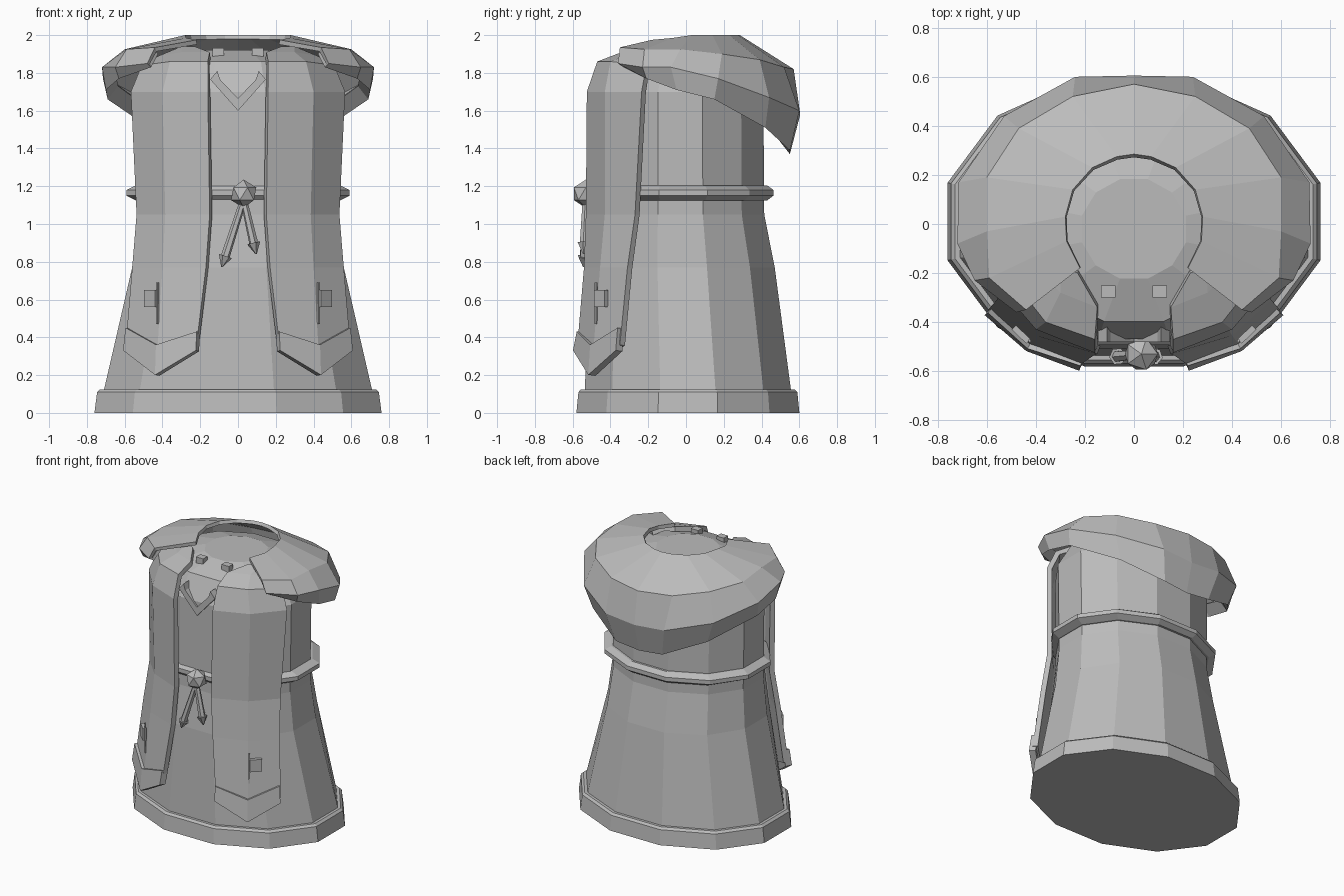
import bpy
import bmesh
from math import sin, cos, radians
from mathutils import Vector

start_cube = bpy.data.objects.get("Cube")
if start_cube:
    bpy.data.objects.remove(start_cube, do_unlink=True)

CLOTH = (0.5, 0.5, 0.5, 1)
cloth = bpy.data.materials.new("grey_cloth")
cloth.use_nodes = True
cloth.diffuse_color = CLOTH
cloth.node_tree.nodes["Principled BSDF"].inputs["Base Color"].default_value = CLOTH


def finish(name, bm, fix_normals=True):
    """Turn a bmesh into a named, flat shaded object."""
    if fix_normals:
        bmesh.ops.recalc_face_normals(bm, faces=bm.faces)
    mesh = bpy.data.meshes.new(name)
    bm.to_mesh(mesh)
    bm.free()
    mesh.materials.append(cloth)
    obj = bpy.data.objects.new(name, mesh)
    bpy.context.collection.objects.link(obj)
    return obj


def loft(name, rows, sides=12):
    """Stack of elliptical rings given as (z, radius x, radius y, centre y)."""
    bm = bmesh.new()
    rings = []
    for z, rx, ry, cy in rows:
        angles = [radians((i + 0.5) * 360 / sides) for i in range(sides)]
        rings.append([bm.verts.new((rx * cos(a), cy + ry * sin(a), z)) for a in angles])
    for low, high in zip(rings, rings[1:]):
        for i in range(sides):
            j = (i + 1) % sides
            bm.faces.new((low[i], low[j], high[j], high[i]))
    bm.faces.new(rings[0][::-1])
    bm.faces.new(rings[-1])
    return finish(name, bm)


def mirrored_sheet(name, columns, thickness, offset=-1.0):
    """Cloth sheet from columns of points, mirrored across x and thickened."""
    bm = bmesh.new()
    grid = [[bm.verts.new(p) for p in column] for column in columns]
    for left, right in zip(grid, grid[1:]):
        for r in range(len(left) - 1):
            bm.faces.new((left[r], left[r + 1], right[r + 1], right[r]))
    obj = finish(name, bm, fix_normals=False)
    obj.modifiers.new("mirror", 'MIRROR').use_clip = True
    solid = obj.modifiers.new("thickness", 'SOLIDIFY')
    solid.thickness = thickness
    solid.offset = offset
    return obj


def rod(name, start, end, r1, r2, sides=6):
    """Tapered rod between two points."""
    a, b = Vector(start), Vector(end)
    bm = bmesh.new()
    bmesh.ops.create_cone(bm, cap_ends=True, segments=sides, radius1=r1,
                          radius2=r2, depth=(b - a).length)
    turn = (b - a).to_track_quat('Z', 'Y').to_matrix().to_4x4()
    bmesh.ops.transform(bm, matrix=turn, verts=bm.verts)
    bmesh.ops.translate(bm, vec=(a + b) / 2, verts=bm.verts)
    return finish(name, bm)


def box(name, centre, size):
    bm = bmesh.new()
    bmesh.ops.create_cube(bm, size=1)
    bmesh.ops.scale(bm, vec=size, verts=bm.verts)
    bmesh.ops.translate(bm, vec=centre, verts=bm.verts)
    return finish(name, bm)


# Robe body and hem band
loft("robe_body", [
    (0.05, 0.75, 0.58, 0.01),
    (0.12, 0.735, 0.565, 0.01),
    (0.77, 0.58, 0.507, -0.02),
    (1.05, 0.55, 0.46, -0.03),
    (1.7, 0.56, 0.455, -0.03),
    (1.86, 0.47, 0.39, -0.02),
    (1.92, 0.22, 0.21, -0.02),
])
loft("base_band", [
    (0, 0.787, 0.611, 0.01),
    (0.11, 0.772, 0.6, 0.01),
    (0.125, 0.755, 0.585, 0.01),
])

# Rope belt with knot and two hanging ends
loft("belt", [
    (1.125, 0.56, 0.465, -0.02),
    (1.15, 0.612, 0.495, -0.015),
    (1.18, 0.612, 0.495, -0.015),
    (1.205, 0.56, 0.465, -0.02),
])
bm = bmesh.new()
bmesh.ops.create_icosphere(bm, subdivisions=1, radius=0.075)
bmesh.ops.translate(bm, vec=(0.03, -0.53, 1.16), verts=bm.verts)
finish("belt_knot", bm)
for side, x, z in (("right", -0.07, 0.82), ("left", 0.085, 0.89)):
    top = Vector((0.03, -0.53, 1.13))
    end = Vector((x, -0.54, z))
    along = (end - top).normalized()
    rod("belt_end_" + side, top, end, 0.018, 0.024)
    rod("belt_tip_" + side, end - along * 0.01, end + along * 0.05, 0.036, 0.004)

# Stole panels hanging down the front, columns from inner to outer edge
stole = [
    [(0.23, -0.2, 1.94), (0.15, -0.34, 1.91), (0.16, -0.47, 1.86), (0.16, -0.525, 1.7),
     (0.15, -0.53, 1.05), (0.17, -0.54, 0.77), (0.22, -0.575, 0.36)],
    [(0.3, -0.17, 1.94), (0.3, -0.28, 1.91), (0.36, -0.4, 1.86), (0.4, -0.43, 1.7),
     (0.385, -0.43, 1.05), (0.4, -0.455, 0.77), (0.43, -0.495, 0.28)],
    [(0.35, -0.1, 1.92), (0.42, -0.16, 1.89), (0.51, -0.21, 1.84), (0.567, -0.235, 1.7),
     (0.537, -0.27, 1.05), (0.56, -0.31, 0.77), (0.595, -0.35, 0.36)],
]
mirrored_sheet("stole", stole, 0.035)
hem = [
    [(0.215, -0.57, 0.43), (0.22, -0.59, 0.33)],
    [(0.43, -0.5, 0.36), (0.435, -0.51, 0.2)],
    [(0.59, -0.355, 0.45), (0.603, -0.365, 0.33)],
]
mirrored_sheet("stole_hem", hem, 0.045, -0.6)

# Small patch and seam on each stole


def stole_patch(name, x1, x2, low, high, thickness):
    slope = 0.95
    columns = [[(x, -0.478 + (x - 0.42) * slope, z - 0.0) for z in (high, low)]
               for x in (x1, x2)]
    mirrored_sheet(name, columns, thickness, 0.6)


stole_patch("stole_patch", 0.425, 0.485, 0.56, 0.65, 0.025)
stole_patch("stole_seam", 0.42, 0.428, 0.47, 0.69, 0.009)

# Hood lying over the shoulders: rim, shoulder break, outer edge, lower edge
hood_half = [
    [(0.22, -0.18, 1.975), (0.44, -0.35, 1.935), (0.48, -0.36, 1.85), (0.46, -0.33, 1.83)],
    [(0.275, -0.07, 1.985), (0.59, -0.22, 1.925), (0.65, -0.23, 1.83), (0.63, -0.21, 1.77)],
    [(0.28, 0.03, 2), (0.6, -0.03, 1.925), (0.72, -0.08, 1.83), (0.7, -0.05, 1.71)],
    [(0.25, 0.14, 2), (0.6, 0.19, 1.9), (0.715, 0.17, 1.77), (0.69, 0.15, 1.66)],
    [(0.17, 0.23, 2), (0.47, 0.39, 1.87), (0.53, 0.44, 1.67), (0.47, 0.42, 1.51)],
    [(0.07, 0.275, 2), (0.25, 0.52, 1.83), (0.24, 0.6, 1.6), (0.19, 0.55, 1.39)],
    [(0, 0.285, 2), (0, 0.57, 1.82), (0, 0.605, 1.58), (0, 0.55, 1.37)],
]
for column in hood_half:
    x, y, z = column[-1]
    column.append((x * 0.92, y * 0.9, z + 0.07))
mirrored_sheet("hood", hood_half, 0.025)

# Chest emblem: a chevron with two prongs
half = [(0.147, 1.765), (0.11, 1.81), (0.095, 1.765), (0, 1.665)]
outline = [(0, 1.6)] + half + [(-x, z) for x, z in half[-2::-1]]
bm = bmesh.new()
face = bm.faces.new([bm.verts.new((x, -0.482, z)) for x, z in outline])
pushed = bmesh.ops.extrude_face_region(bm, geom=[face])["geom"]
bmesh.ops.translate(bm, vec=(0, 0.07, 0),
                    verts=[v for v in pushed if isinstance(v, bmesh.types.BMVert)])
finish("chest_emblem", bm)

# Two small clasps on the front of the neck
for side, sign in (("right", -1), ("left", 1)):
    box("neck_clasp_" + side, (sign * 0.105, -0.275, 1.91), (0.06, 0.05, 0.045))
